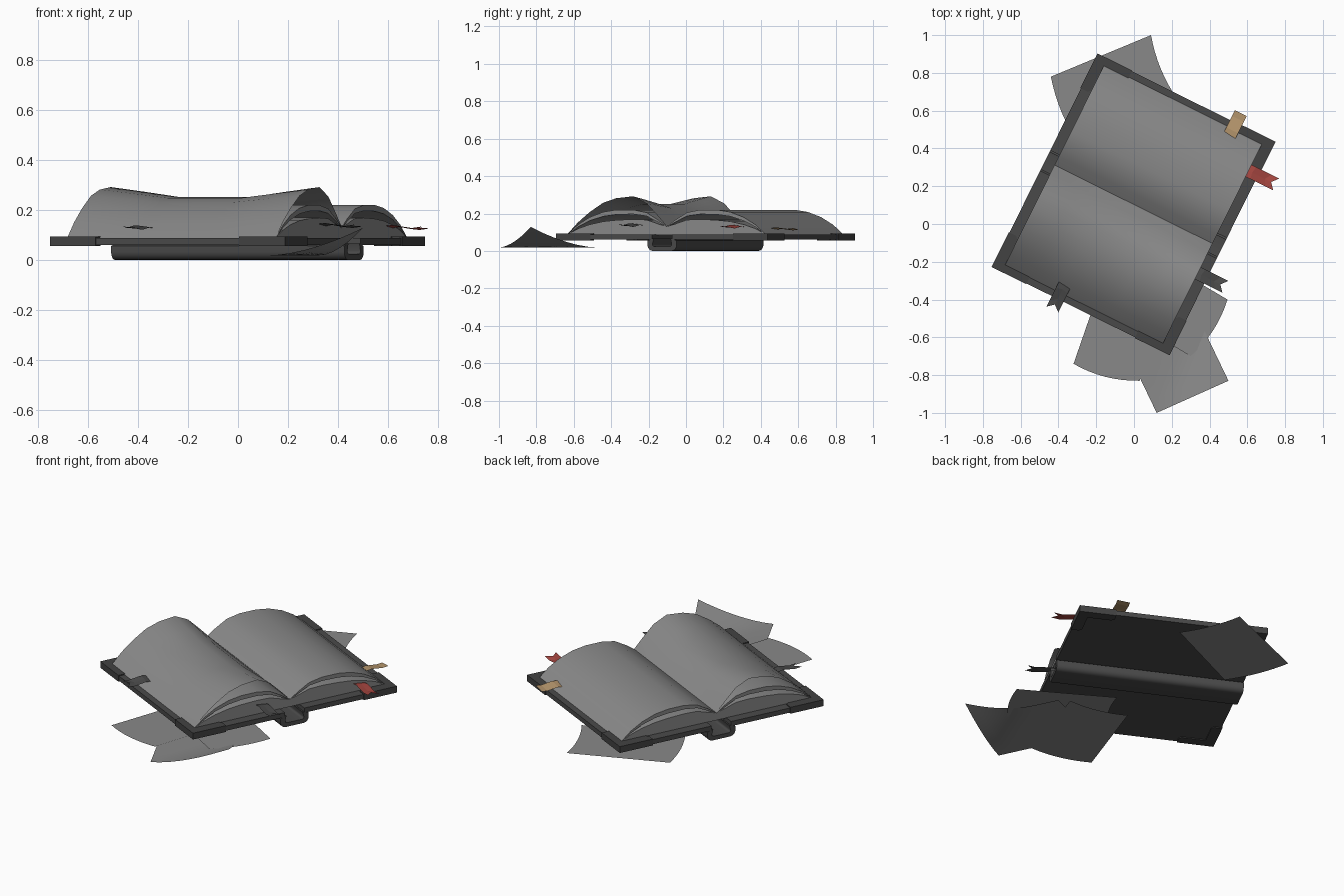
import bpy, bmesh, math
from mathutils import Matrix, Vector

if "Cube" in bpy.data.objects:
    bpy.data.objects.remove(bpy.data.objects["Cube"])

# Book frame: s runs along the spine, w across the covers, z up
PLACE = Matrix.Translation((-0.0025, 0.104, 0)) @ Matrix.Rotation(math.radians(-26.4), 4, 'Z')


def material(name, rgb):
    m = bpy.data.materials.new(name)
    m.diffuse_color = (*rgb, 1)
    m.use_nodes = True
    m.node_tree.nodes["Principled BSDF"].inputs["Base Color"].default_value = m.diffuse_color
    return m


PAPER = material("grey_paper", (0.25, 0.25, 0.25))
LEATHER = material("dark_leather", (0.068, 0.068, 0.068))
METAL = material("corner_metal", (0.055, 0.055, 0.055))
RED = material("red_ribbon", (0.37, 0.06, 0.05))
TAN = material("tan_tab", (0.46, 0.30, 0.15))


def finish(name, bm, mat, local=True, smooth=False, solid=True):
    if local:
        bm.transform(PLACE)
    if solid:
        bmesh.ops.recalc_face_normals(bm, faces=bm.faces)
    me = bpy.data.meshes.new(name)
    bm.to_mesh(me)
    bm.free()
    me.materials.append(mat)
    ob = bpy.data.objects.new(name, me)
    bpy.context.collection.objects.link(ob)
    if smooth:
        bpy.ops.object.select_all(action='DESELECT')
        ob.select_set(True)
        bpy.context.view_layer.objects.active = ob
        bpy.ops.object.shade_smooth_by_angle(angle=math.radians(35))
    return ob


def loft(name, rings, mat, smooth=False):
    """Closed solid through rings of (s, w, z) points."""
    bm = bmesh.new()
    vs = [[bm.verts.new(p) for p in r] for r in rings]
    n = len(vs[0])
    for a, b in zip(vs, vs[1:]):
        for i in range(n):
            j = (i + 1) % n
            bm.faces.new((a[i], a[j], b[j], b[i]))
    bm.faces.new(vs[0])
    bm.faces.new(vs[-1][::-1])
    return finish(name, bm, mat, smooth=smooth)


def grid(name, rows, mat, local=False, smooth=False):
    """Open sheet through rows of points, facing up."""
    bm = bmesh.new()
    vs = [[bm.verts.new(p) for p in r] for r in rows]
    for a, b in zip(vs, vs[1:]):
        for i in range(len(a) - 1):
            f = bm.faces.new((a[i], a[i + 1], b[i + 1], b[i]))
            f.normal_update()
            if f.normal.z < 0:
                f.normal_flip()
    return finish(name, bm, mat, local, smooth, solid=False)


def bar(name, profile, half, mat, smooth=False):
    return loft(name, [[(s, w, z) for w, z in profile] for s in (-half, half)], mat, smooth)


# Cover boards and metal corners
for side, label in ((-1, "front"), (1, "back")):
    a, b = side * 0.06, side * 0.627
    bar(label + "_cover_board", [(a, 0.06), (b, 0.06), (b, 0.088), (a, 0.088)], 0.522, LEATHER)
    for end in (-1, 1):
        L = [(0, 0), (0.205, 0), (0.205, 0.045), (0.19, 0.058), (0.058, 0.058),
             (0.058, 0.19), (0.045, 0.205), (0, 0.205)]
        loft(label + "_corner_cap",
             [[(end * (0.526 - p), side * (0.631 - q), z) for p, q in L] for z in (0.055, 0.093)],
             METAL)

# Spine: rounded channel under the covers
outer, inner = [], []
for side in (-1, 1):
    arc = [(side * (0.055 + 0.032 * math.cos(k * math.pi / 8)),
            0.032 - 0.032 * math.sin(k * math.pi / 8)) for k in range(5)]
    low = [(side * (0.046 + 0.012 * math.cos(k * math.pi / 8)),
            0.036 - 0.012 * math.sin(k * math.pi / 8)) for k in range(5)]
    arc = [(side * 0.055, 0.066), (side * 0.087, 0.055)] + arc
    low = [(side * 0.05, 0.066)] + low
    outer += arc if side < 0 else arc[::-1]
    inner += low if side < 0 else low[::-1]
bar("spine", outer + inner[::-1], 0.522, LEATHER, True)

# Page blocks: lower stack and upper leaves with a lens-shaped gap at the ends
ARCH = [(0, 0.13), (0.05, 0.165), (0.12, 0.205), (0.2, 0.22), (0.3, 0.22),
        (0.38, 0.208), (0.46, 0.18), (0.53, 0.14), (0.592, 0.088)]
N = len(ARCH) - 1


def drop(amount):
    return [(w, z - amount * math.sin(math.pi * i / N)) for i, (w, z) in enumerate(ARCH)]


for side, label in ((-1, "front"), (1, "back")):
    low = [(side * w, z) for w, z in drop(0.055)] + [(0, 0.086)]
    bar(label + "_lower_pages", low, 0.466, PAPER, True)
    top = [(side * w, z) for w, z in ARCH]
    under = [(side * w, z - 0.003) for w, z in drop(0.022)]
    bar(label + "_upper_pages", top + under[::-1], 0.467, PAPER, True)

# Loose top leaf on the front half, lifting towards both ends
LIFT = [0.0, 0.018, 0.047, 0.07, 0.06, 0.047, 0.025, 0.01, 0.0]
rows = []
for s, k in ((-0.467, 1), (-0.31, 0.72), (-0.16, 0.43), (0.16, 0.43), (0.31, 0.72), (0.467, 1)):
    rows.append([(s, -w, z + 0.002 + k * e) for (w, z), e in zip(ARCH, LIFT)])
grid("lifted_leaf", rows, PAPER, True, True)


# Ribbons and tab: start point, direction and length in the book frame
def ribbon(name, start, direction, length, width, z, notch, wave, mat):
    o, d = Vector(start), Vector(direction)
    side = Vector((-d.y, d.x))
    rows = []
    for k in range(5):
        row = []
        for c in (-1, 0, 1):
            t = k / 4 * (length - (notch if c == 0 else 0))
            p = o + d * t + side * (c * width / 2)
            row.append((p.x, p.y, z + wave * math.sin(k * math.pi / 2) - 0.004 * c))
        rows.append(row)
    grid(name, rows, mat, True)


ribbon("red_bookmark", (0.45, 0.43), (1, 0), 0.18, 0.07, 0.13, 0.03, 0.006, RED)
ribbon("dark_end_bookmark", (0.45, -0.175), (1, 0), 0.18, 0.07, 0.138, 0.03, 0.006, LEATHER)
ribbon("dark_side_bookmark", (-0.137, -0.54), (0, -1), 0.15, 0.07, 0.13, 0.03, 0.005, LEATHER)
ribbon("tan_tab", (0.294, 0.55), (0, 1), 0.135, 0.07, 0.118, 0, 0.004, TAN)


# Loose pages on the ground: a-b is the free edge, bulging outward by "bulge"
def loose_page(name, a, b, c, d, z, bulge, lift=0.0):
    a, b, c, d = (Vector(p) for p in (a, b, c, d))
    out = (a + b - c - d).normalized()
    rows = []
    for i in range(9):
        v = i / 8
        row = []
        for j in range(9):
            u = j / 8
            p = a.lerp(b, u).lerp(d.lerp(c, u), v) + out * (bulge * 4 * u * (1 - u))
            row.append((p.x, p.y, z + lift * (max(0, u - v * 1.4)) ** 1.7))
        rows.append(row)
    grid(name, rows, PAPER, smooth=True)


loose_page("loose_page_back", (0.09, 1.0), (0.23, 0.66), (-0.29, 0.42), (-0.44, 0.78), 0.016, -0.02)
loose_page("loose_page_left", (-0.32, -0.74), (0.03, -0.83), (0.20, -0.30), (-0.14, -0.22), 0.022, 0.025)
loose_page("loose_page_right", (0.495, -0.40), (0.30, -0.70), (-0.17, -0.42), (0.02, -0.12), 0.03, 0.025)
loose_page("loose_page_curled", (0.12, -1.0), (0.50, -0.83), (0.26, -0.33), (-0.12, -0.5), 0.018, 0, 0.11)
